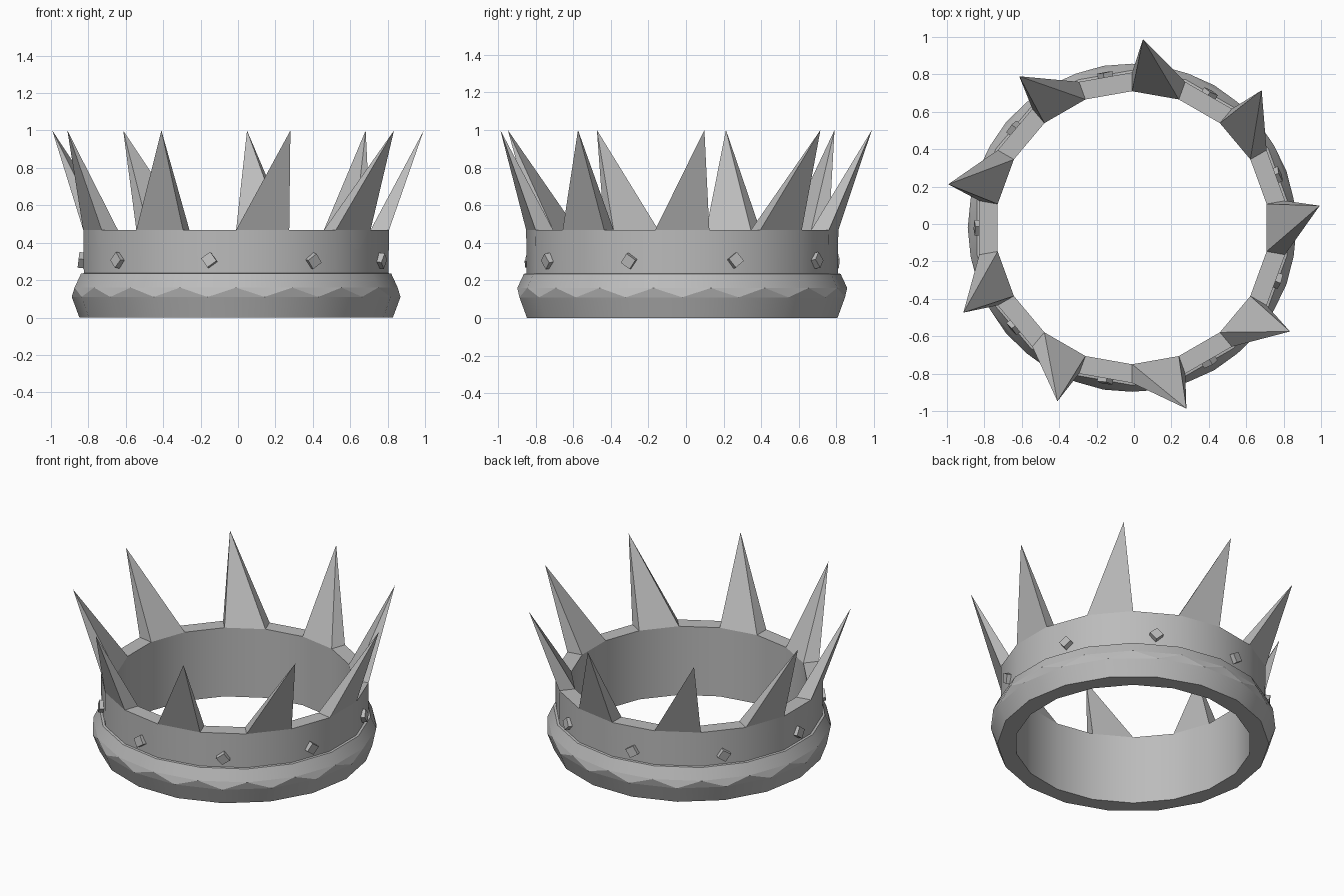
import bpy, bmesh
from math import cos, sin, radians
from mathutils import Matrix, Vector
import random

random.seed(4)
if "Cube" in bpy.data.objects:
    bpy.data.objects.remove(bpy.data.objects["Cube"], do_unlink=True)

SIDES, SPIKES = 18, 9
STEP = 360 / SIDES
CENTRE = Vector((-0.01, -0.02, 0))
INNER, OUTER, RIM = 0.73, 0.83, 0.468

grey = bpy.data.materials.new("plain grey")
grey.use_nodes = True
grey.diffuse_color = (0.5, 0.5, 0.5, 1)
grey.node_tree.nodes["Principled BSDF"].inputs["Base Color"].default_value = (0.5, 0.5, 0.5, 1)


def polar(radius, degrees, z):
    a = radians(degrees)
    return CENTRE + Vector((radius * cos(a), radius * sin(a), z))


def finish(bm, name):
    bmesh.ops.recalc_face_normals(bm, faces=bm.faces)
    mesh = bpy.data.meshes.new(name)
    bm.to_mesh(mesh)
    bm.free()
    mesh.materials.append(grey)
    obj = bpy.data.objects.new(name, mesh)
    bpy.context.collection.objects.link(obj)
    return obj


# Circlet: closed profile of (radius, height, half-step turn)
profile = [(INNER, 0, 0), (0.838, 0, 1), (0.879, 0.11, 1), (0.877, 0.16, 0),
           (0.842, 0.235, 0), (OUTER - 0.003, 0.237, 0), (OUTER, RIM, 0), (INNER, RIM, 0)]
bm = bmesh.new()
rings = [[bm.verts.new(polar(r, 10 + STEP * (i + turn / 2), z)) for i in range(SIDES)]
         for r, z, turn in profile]
facets = []
for k, low in enumerate(rings):
    nxt = (k + 1) % len(rings)
    high = rings[nxt]
    turn_low, turn_high = profile[k][2], profile[nxt][2]
    for i in range(SIDES):
        j = (i + 1) % SIDES
        if turn_low == turn_high:
            bm.faces.new((low[i], low[j], high[j], high[i]))
            continue
        # zigzag of triangles between turned rings
        straight, turned = (low, high) if turn_high else (high, low)
        pair = [bm.faces.new((straight[i], straight[j], turned[i])),
                bm.faces.new((turned[i], straight[j], turned[j]))]
        if turn_low:
            facets += pair
bmesh.ops.recalc_face_normals(bm, faces=bm.faces)
for f in bm.faces:
    f.smooth = f not in facets
for e in bm.edges:
    e.smooth = e.calc_face_angle(0) < radians(28)
finish(bm, "circlet")

# Spikes: leaning pyramids on every second rim segment
for n in range(SPIKES):
    mid = n * 360 / SPIKES
    bm = bmesh.new()
    base = [bm.verts.new(polar(r, mid + a, RIM))
            for r, a in ((INNER, -10), (OUTER, -10), (OUTER, 10), (INNER, 10))]
    tip = bm.verts.new(polar(1.01, mid + 6.7, 1.0))
    bm.faces.new(base)
    for i in range(4):
        bm.faces.new((base[i], base[(i + 1) % 4], tip))
    finish(bm, f"spike_{n + 1}")

# Gems: small turned blocks sunk into the wall between the spikes
for n in range(SPIKES):
    angle = 20 + n * 360 / SPIKES
    bm = bmesh.new()
    bmesh.ops.create_cube(bm, size=0.06)
    spin = Matrix.Rotation(radians(45 + random.uniform(-14, 14)), 4, 'X')
    tilt = Matrix.Rotation(radians(random.uniform(-12, 12)), 4, 'Y')
    place = Matrix.Translation(polar(0.813, angle, 0.305)) @ Matrix.Rotation(radians(angle), 4, 'Z')
    bm.transform(place @ tilt @ spin)
    finish(bm, f"gem_{n + 1}")
